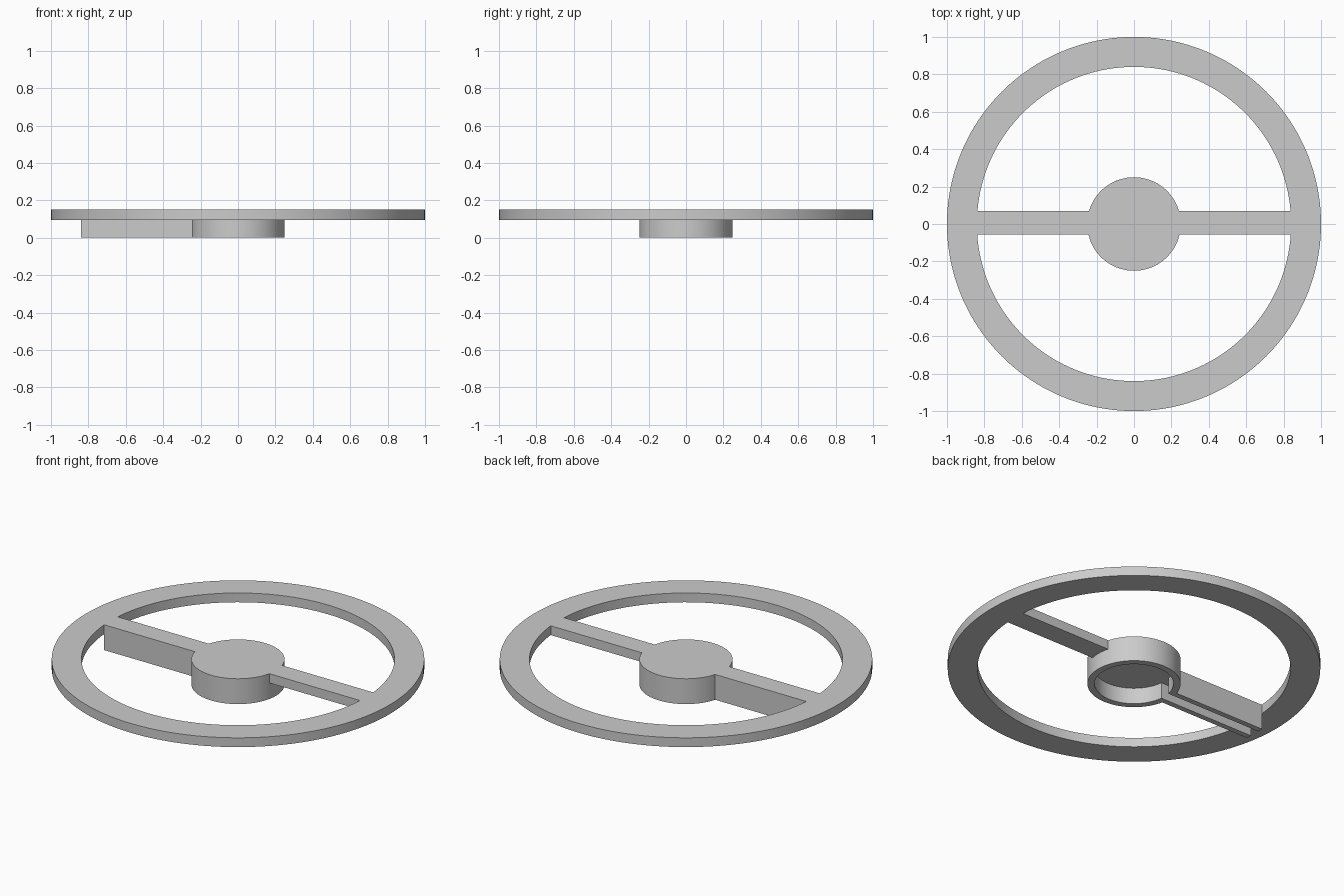
import bpy
import bmesh
from math import asin, cos, sin, pi, radians

if "Cube" in bpy.data.objects:
    bpy.data.objects.remove(bpy.data.objects["Cube"], do_unlink=True)

RIM_OUT, RIM_IN = 1.0, 0.84
HUB_OUT, HUB_IN = 0.25, 0.212
SPOKE_BACK, SPOKE_FRONT = 0.07, -0.055
WALL = 0.032
PLATE_Z, TOP_Z = 0.095, 0.15

grey = bpy.data.materials.new("plain grey")
grey.use_nodes = True
grey.diffuse_color = (0.6, 0.6, 0.6, 1)
grey.node_tree.nodes["Principled BSDF"].inputs["Base Color"].default_value = (0.6, 0.6, 0.6, 1)


def arc(radius, start, end, steps):
    """Points along an arc, both ends included."""
    angles = [start + (end - start) * i / steps for i in range(steps + 1)]
    return [(radius * cos(a), radius * sin(a)) for a in angles]


def plate(name, outlines, z0, z1):
    """Flat part extruded from closed outlines; inner outlines become holes."""
    curve = bpy.data.curves.new(name, "CURVE")
    curve.dimensions = "2D"
    curve.fill_mode = "BOTH"
    curve.extrude = (z1 - z0) / 2
    for points in outlines:
        spline = curve.splines.new("POLY")
        spline.points.add(len(points) - 1)
        for p, (x, y) in zip(spline.points, points):
            p.co = (x, y, 0, 1)
        spline.use_cyclic_u = True
    helper = bpy.data.objects.new(name + "_outline", curve)
    bpy.context.collection.objects.link(helper)
    bpy.context.view_layer.update()
    mesh = bpy.data.meshes.new_from_object(
        helper.evaluated_get(bpy.context.evaluated_depsgraph_get()))
    bpy.data.objects.remove(helper, do_unlink=True)

    # Weld the walls to the caps and set the height
    bm = bmesh.new()
    bm.from_mesh(mesh)
    bmesh.ops.remove_doubles(bm, verts=bm.verts, dist=1e-5)
    bmesh.ops.translate(bm, verts=bm.verts, vec=(0, 0, (z0 + z1) / 2))
    bmesh.ops.recalc_face_normals(bm, faces=bm.faces)
    bm.to_mesh(mesh)
    bm.free()
    mesh.materials.clear()
    mesh.materials.append(grey)

    part = bpy.data.objects.new(name, mesh)
    bpy.context.collection.objects.link(part)
    bpy.ops.object.select_all(action="DESELECT")
    part.select_set(True)
    bpy.context.view_layer.objects.active = part
    bpy.ops.object.shade_smooth_by_angle(angle=radians(30))
    return part


def half_opening(edge, side):
    """D-shaped opening between the rim, a spoke edge and the hub."""
    a, b = asin(edge / RIM_IN), asin(edge / HUB_OUT)
    points = arc(RIM_IN, a, pi - a, 72) + arc(HUB_OUT, pi - b, b, 48)
    return [(x, side * y) for x, y in points]


# Rim, both spokes and hub top in one flat plate
rim_circle = arc(RIM_OUT, 0, 2 * pi, 160)[:-1]
plate("rim_and_spokes",
      [rim_circle, half_opening(SPOKE_BACK, 1), half_opening(-SPOKE_FRONT, -1)],
      PLATE_Z, TOP_Z)

# Hub skirt, open into the channel under the right spoke
back, front = SPOKE_BACK, SPOKE_FRONT
back_in, front_in = back - WALL, front + WALL


def at(radius, y):
    """Angle on the right (-x) side where a circle crosses y."""
    return pi - asin(y / radius)


def spoke_end(y):
    return (RIM_IN * cos(at(RIM_IN, y)), y)


skirt = arc(HUB_OUT, at(HUB_OUT, front) - 2 * pi, at(HUB_OUT, back), 96)
skirt += [spoke_end(back), spoke_end(back_in)]
skirt += arc(HUB_IN, at(HUB_IN, back_in), at(HUB_IN, front_in) - 2 * pi, 96)
skirt += [spoke_end(front_in), spoke_end(front)]
plate("hub_skirt_and_channel", [skirt], 0, PLATE_Z)
